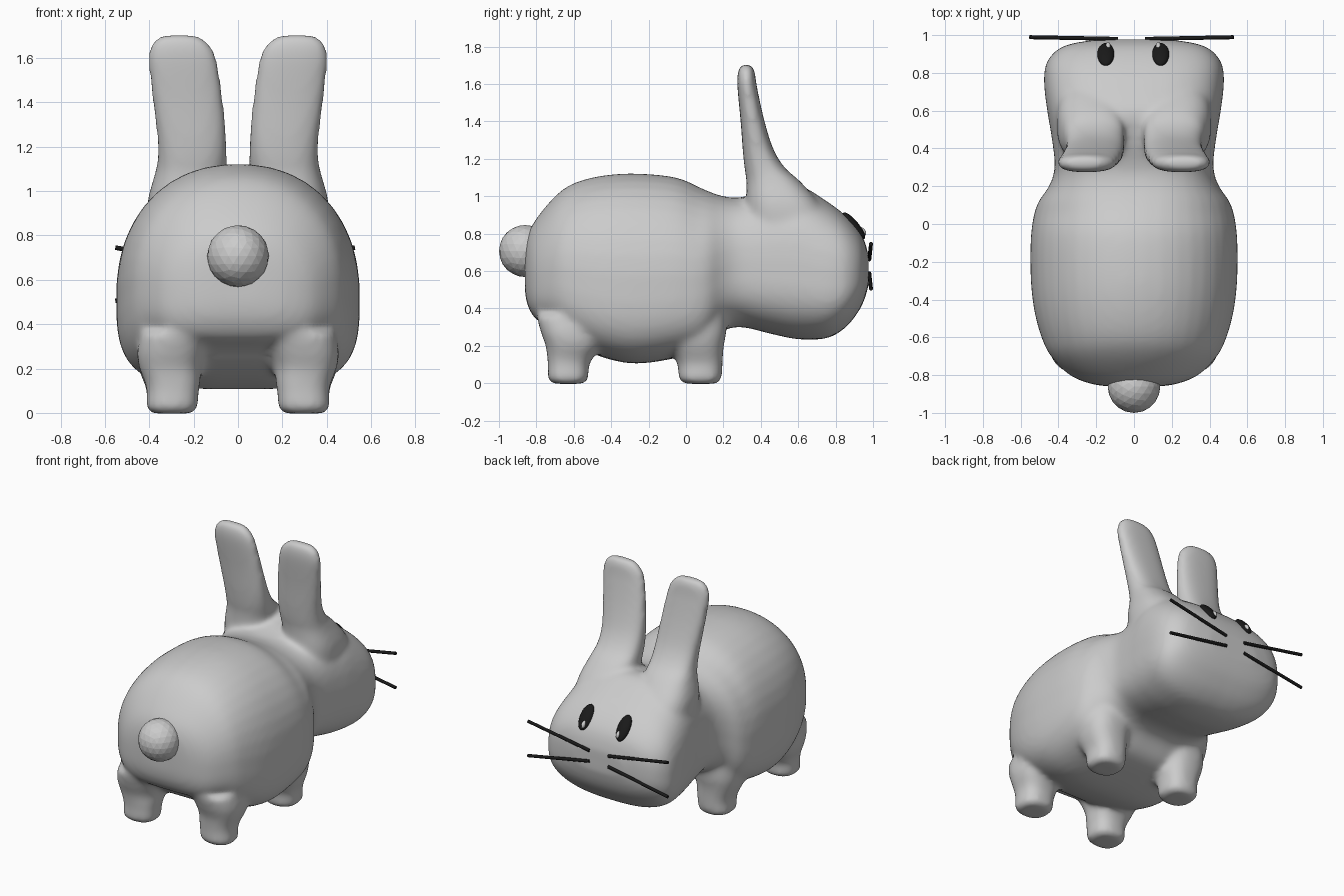
import bpy, bmesh
from math import cos, sin, pi, atan2
from mathutils import Vector

if "Cube" in bpy.data.objects:
    bpy.data.objects.remove(bpy.data.objects["Cube"])


def catmull(rows, steps):
    """Smoothly interpolate rows of numbers."""
    out = []
    for i in range(len(rows) - 1):
        a, b = rows[max(i - 1, 0)], rows[i]
        c, d = rows[i + 1], rows[min(i + 2, len(rows) - 1)]
        for k in range(steps):
            t = k / steps
            out.append([0.5 * (2 * q + (r - p) * t + (2 * p - 5 * q + 4 * r - s) * t * t
                               + (3 * q - p - 3 * r + s) * t ** 3)
                        for p, q, r, s in zip(a, b, c, d)])
    out.append(list(rows[-1]))
    return out


def loft(bm, rows, place, powers=lambda t: (2.5, 2.5), mid=0.5, n=40):
    """Rows are (t, a0, a1, b0, b1): superellipse sections along an axis."""
    rings = []
    for t, a0, a1, b0, b1 in catmull(rows, 4):
        ca, cb, ring = (a0 + a1) / 2, b0 + (b1 - b0) * mid, []
        low, high = powers(t)
        for i in range(n):
            u = 2 * pi * (i + 0.5) / n
            c, s = cos(u), sin(u)
            p = high if s > 0 else low
            a = ca + (a1 - a0) / 2 * abs(c) ** (2 / p) * (1 if c > 0 else -1)
            b = cb + ((b1 - cb) if s > 0 else (b0 - cb)) * abs(s) ** (2 / p)
            ring.append(bm.verts.new(place(t, a, b)))
        rings.append(ring)
    for r, q in zip(rings, rings[1:]):
        for i in range(n):
            j = (i + 1) % n
            bm.faces.new((r[i], r[j], q[j], q[i]))
    bm.faces.new(rings[0])
    bm.faces.new(rings[-1])


def trunk_powers(y):
    """Boxy belly at the back, boxy brow at the front."""
    k = min(max((y - .05) / .25, 0), 1)
    return 3.4 - .7 * k, 2.2 + .7 * k


def colour(obj, name, rgba):
    m = bpy.data.materials.get(name) or bpy.data.materials.new(name)
    m.diffuse_color = rgba
    m.use_nodes = True
    m.node_tree.nodes["Principled BSDF"].inputs["Base Color"].default_value = m.diffuse_color
    obj.data.materials.append(m)


# Torso and head: y, half width, bottom, top
trunk = [(-.862, .10, .50, .70), (-.848, .22, .42, .79), (-.80, .34, .34, .88),
         (-.70, .44, .29, 1.0), (-.60, .49, .21, 1.07), (-.45, .53, .14, 1.11),
         (-.27, .548, .105, 1.122), (-.05, .545, .135, 1.10), (.10, .515, .18, 1.035),
         (.20, .45, .28, 1.0), (.30, .42, .30, .995), (.45, .435, .265, 1.04),
         (.60, .46, .235, 1.06), (.75, .477, .24, .975), (.85, .465, .295, .90),
         (.92, .41, .38, .825), (.955, .33, .45, .76), (.977, .19, .53, .68)]
# Ears and legs: z, x0, x1, y0, y1
ear = [(.60, .10, .38, .36, .75), (.80, .07, .405, .34, .78), (.95, .058, .408, .325, .72),
       (1.08, .05, .374, .323, .61), (1.15, .05, .362, .313, .53), (1.25, .053, .365, .303, .468),
       (1.4, .066, .385, .292, .42), (1.58, .092, .405, .275, .38), (1.65, .118, .397, .275, .37),
       (1.69, .16, .367, .285, .36), (1.705, .21, .32, .305, .342)]
front_leg = [(-.003, .215, .38, 0, .16), (.02, .183, .413, -.037, .188),
             (.09, .178, .41, -.043, .195), (.14, .17, .425, -.06, .197),
             (.2, .165, .45, -.09, .202), (.27, .15, .465, -.12, .215), (.36, .13, .46, -.12, .22)]
rear_leg = [(-.003, .215, .38, -.705, -.555), (.02, .183, .413, -.737, -.523),
            (.09, .178, .41, -.738, -.52), (.14, .17, .42, -.742, -.495),
            (.2, .165, .445, -.75, -.46), (.27, .145, .455, -.775, -.45), (.36, .11, .44, -.80, -.45)]

bm = bmesh.new()
loft(bm, [(y, -w, w, b, t) for y, w, b, t in trunk],
     lambda t, a, b: (a, t, b), trunk_powers, mid=.41)
for side in (1, -1):
    for part in (ear, front_leg, rear_leg):
        loft(bm, part, lambda t, a, b: (side * a, b, t))
bmesh.ops.recalc_face_normals(bm, faces=bm.faces)
mesh = bpy.data.meshes.new("body")
bm.to_mesh(mesh)
bm.free()
body = bpy.data.objects.new("body", mesh)
bpy.context.collection.objects.link(body)

# Fuse the overlapping volumes into one soft skin
rm = body.modifiers.new("fuse", 'REMESH')
rm.mode = 'VOXEL'
rm.voxel_size = 0.016
rm.use_smooth_shade = True
sm = body.modifiers.new("soften", 'SMOOTH')
sm.factor = 0.5
sm.iterations = 16

# Faceted tail
bpy.ops.mesh.primitive_ico_sphere_add(subdivisions=3, radius=.139, location=(0, -.861, .707))
bpy.context.object.name = "tail"


def pellet(name, loc, scale):
    """Flattened ball lying on the slope of the face."""
    bpy.ops.mesh.primitive_uv_sphere_add(segments=24, ring_count=16, radius=1, location=loc,
                                         rotation=(-atan2(.77, .63), 0, 0))
    o = bpy.context.object
    o.name, o.scale = name, scale
    bpy.ops.object.shade_smooth()
    return o


BLACK = (.01, .01, .01, 1)
for side, label in ((1, "right"), (-1, "left")):
    # Eyes with small highlights
    eye = pellet("eye_" + label, (side * .145 - .004, .898, .842), (.045, .09, .026))
    colour(eye, "black", BLACK)
    pellet("eye_highlight_" + label, (side * .133 - .004, .943, .812), (.013, .026, .016))
    # Whiskers
    for z0, z1, row in ((.662, .745, "upper"), (.588, .505, "lower")):
        p = Vector((side * .073 - .013, .98, z0))
        q = Vector((side * .54 - .013, .989, z1))
        d = q - p
        bpy.ops.mesh.primitive_cylinder_add(vertices=12, radius=.0105, depth=d.length,
                                            location=(p + q) / 2,
                                            rotation=d.to_track_quat('Z', 'Y').to_euler())
        w = bpy.context.object
        w.name = "whisker_%s_%s" % (row, label)
        bpy.ops.object.shade_smooth_by_angle()
        colour(w, "black", BLACK)
